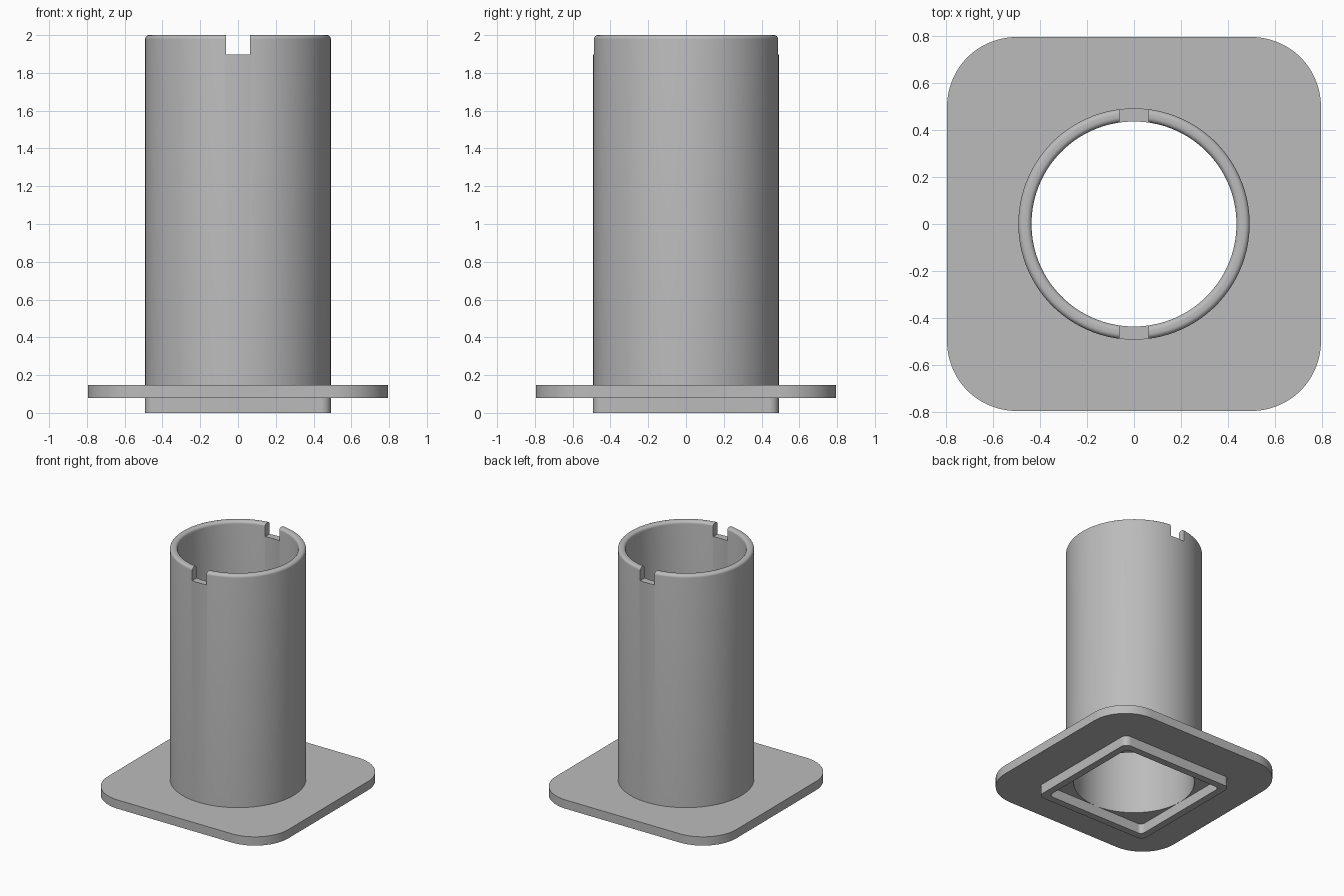
import bpy, bmesh, math
from math import cos, sin, pi

if "Cube" in bpy.data.objects:
    bpy.data.objects.remove(bpy.data.objects["Cube"])

STEPS = 24                 # points per quarter turn
N = STEPS * 4
R_OUT, R_IN = 0.492, 0.436
Z_PLATE, Z_TOP = 0.078, 2.0
FILLET = 0.022

grey = bpy.data.materials.new("grey")
grey.diffuse_color = (0.5, 0.5, 0.5, 1)
grey.use_nodes = True
grey.node_tree.nodes["Principled BSDF"].inputs["Base Color"].default_value = grey.diffuse_color


def rounded_square(half, r):
    """Outline with STEPS points on each corner arc."""
    pts = []
    for c in range(4):
        a0 = c * pi / 2
        cx = (half - r) * math.copysign(1, cos(a0 + pi / 4))
        cy = (half - r) * math.copysign(1, sin(a0 + pi / 4))
        for i in range(STEPS):
            a = a0 + pi / 2 * i / (STEPS - 1)
            pts.append((cx + r * cos(a), cy + r * sin(a)))
    return pts


def circle(r):
    return [(r * cos(a), r * sin(a))
            for a in (2 * pi * (i + 0.5) / N for i in range(N))]


def skin_loops(name, loops):
    """Closed ring-shaped solid through a cycle of (outline, z) loops."""
    bm = bmesh.new()
    rings = [[bm.verts.new((x, y, z)) for x, y in pts] for pts, z in loops]
    for k, a in enumerate(rings):
        b = rings[(k + 1) % len(rings)]
        for i in range(N):
            j = (i + 1) % N
            bm.faces.new((a[i], a[j], b[j], b[i]))
    bmesh.ops.recalc_face_normals(bm, faces=bm.faces)
    mesh = bpy.data.meshes.new(name)
    bm.to_mesh(mesh)
    bm.free()
    mesh.materials.append(grey)
    ob = bpy.data.objects.new(name, mesh)
    bpy.context.collection.objects.link(ob)
    return ob


def activate(ob):
    bpy.ops.object.select_all(action='DESELECT')
    ob.select_set(True)
    bpy.context.view_layer.objects.active = ob


def ring_solid(name, outer, inner, z0, z1):
    return skin_loops(name, [(outer, z0), (outer, z1), (inner, z1), (inner, z0)])


# Tube with a rounded rim
arc = [pi / 2 * i / 6 for i in range(7)]
profile = [(R_OUT, Z_PLATE)]
profile += [(R_OUT - FILLET + FILLET * cos(a), Z_TOP - FILLET + FILLET * sin(a)) for a in arc]
profile += [(R_IN + FILLET - FILLET * sin(a), Z_TOP - FILLET + FILLET * cos(a)) for a in arc]
profile += [(R_IN, Z_PLATE)]
tube = skin_loops("tube", [(circle(r), z) for r, z in profile])

# Slot through the front and back of the rim
bpy.ops.mesh.primitive_cube_add(size=1, location=(0, 0, 2.0))
cutter = bpy.context.object
cutter.name = "slot_cutter"
cutter.scale = (0.125, 1.4, 0.204)
cutter.data.materials.append(grey)
cutter.hide_render = True
cut = tube.modifiers.new("slots", 'BOOLEAN')
cut.operation = 'DIFFERENCE'
cut.solver = 'EXACT'
cut.object = cutter
activate(tube)
bpy.ops.object.modifier_apply(modifier="slots")
bpy.data.objects.remove(cutter)

# Flange plate around the tube
flange = ring_solid("flange_plate", rounded_square(0.795, 0.295), circle(R_OUT),
                    Z_PLATE, 0.148)

# Square locating lip below the plate
lip = ring_solid("base_lip", rounded_square(R_OUT, 0.05), rounded_square(R_IN, 0.035),
                 0, Z_PLATE)

for ob in (tube, flange, lip):
    activate(ob)
    bpy.ops.object.shade_smooth_by_angle(angle=math.radians(30))
